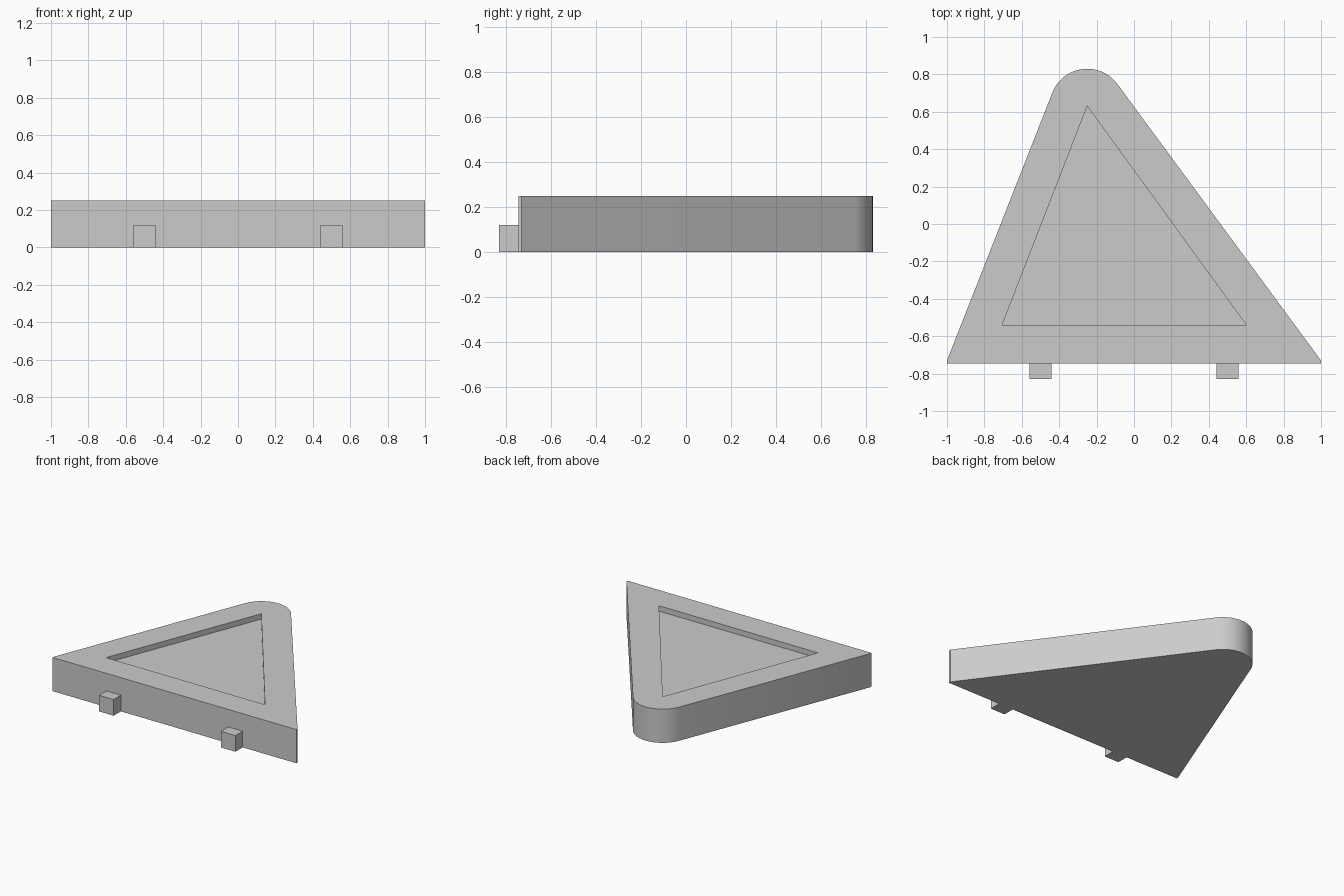
import bpy, bmesh
from math import radians, cos, sin, atan2
from mathutils import Vector

if "Cube" in bpy.data.objects:
    bpy.data.objects.remove(bpy.data.objects["Cube"], do_unlink=True)

grey = bpy.data.materials.new("plain_grey")
grey.use_nodes = True
colour = (0.6, 0.6, 0.6, 1)
grey.diffuse_color = colour
grey.node_tree.nodes["Principled BSDF"].inputs["Base Color"].default_value = colour

HEIGHT, FLOOR = 0.25, 0.21
FRONT, CORNER = -0.745, -0.73
APEX, RADIUS = Vector((-0.25, 0.63)), 0.2


def add_object(name, bm):
    bmesh.ops.recalc_face_normals(bm, faces=bm.faces)
    mesh = bpy.data.meshes.new(name)
    bm.to_mesh(mesh)
    bm.free()
    mesh.materials.append(grey)
    obj = bpy.data.objects.new(name, mesh)
    bpy.context.collection.objects.link(obj)
    return obj


def prism(name, outline, bottom, top):
    bm = bmesh.new()
    face = bm.faces.new([bm.verts.new((x, y, bottom)) for x, y in outline])
    wall = bmesh.ops.extrude_face_region(bm, geom=[face])["geom"]
    moved = [v for v in wall if isinstance(v, bmesh.types.BMVert)]
    bmesh.ops.translate(bm, verts=moved, vec=(0, 0, top - bottom))
    return add_object(name, bm)


def tangent_angle(corner, side):
    # angle on the rounded tip where the straight edge from a corner meets it
    d = Vector(corner) - APEX
    reach = (d.length ** 2 - RADIUS ** 2) ** 0.5
    return atan2(d.y, d.x) + side * atan2(reach, RADIUS)


# Wedge body with a rounded tip
right, left = (-1, CORNER), (1, CORNER)
start = tangent_angle(left, 1)
end = tangent_angle(right, -1) + radians(360)
steps = 32
arc = []
for i in range(steps + 1):
    a = start + (end - start) * i / steps
    arc.append((APEX.x + RADIUS * cos(a), APEX.y + RADIUS * sin(a)))
body = prism("wedge_body", [(-1, FRONT), (1, FRONT), left] + arc + [right], 0, HEIGHT)

# Shallow triangular recess in the top
cutter = prism("recess_cutter", [(-0.705, -0.54), (0.6, -0.54), APEX], FLOOR, HEIGHT + 0.1)
cutter.hide_render = True
cutter.hide_viewport = True
cut = body.modifiers.new("recess", 'BOOLEAN')
cut.operation = 'DIFFERENCE'
cut.solver = 'EXACT'
cut.object = cutter

# Apply the cut, then drop the cutter
bpy.context.view_layer.update()
graph = bpy.context.evaluated_depsgraph_get()
body.data = bpy.data.meshes.new_from_object(body.evaluated_get(graph))
body.modifiers.clear()
bpy.data.objects.remove(cutter, do_unlink=True)

# Smooth tip with sharp edges elsewhere
bpy.ops.object.select_all(action='DESELECT')
body.select_set(True)
bpy.context.view_layer.objects.active = body
bpy.ops.object.shade_smooth_by_angle(angle=radians(30))

# Two small tabs on the front edge
for name, x in (("right_tab", -0.5), ("left_tab", 0.5)):
    w = 0.06
    prism(name, [(x - w, -0.83), (x + w, -0.83), (x + w, FRONT), (x - w, FRONT)], 0, 0.12)
